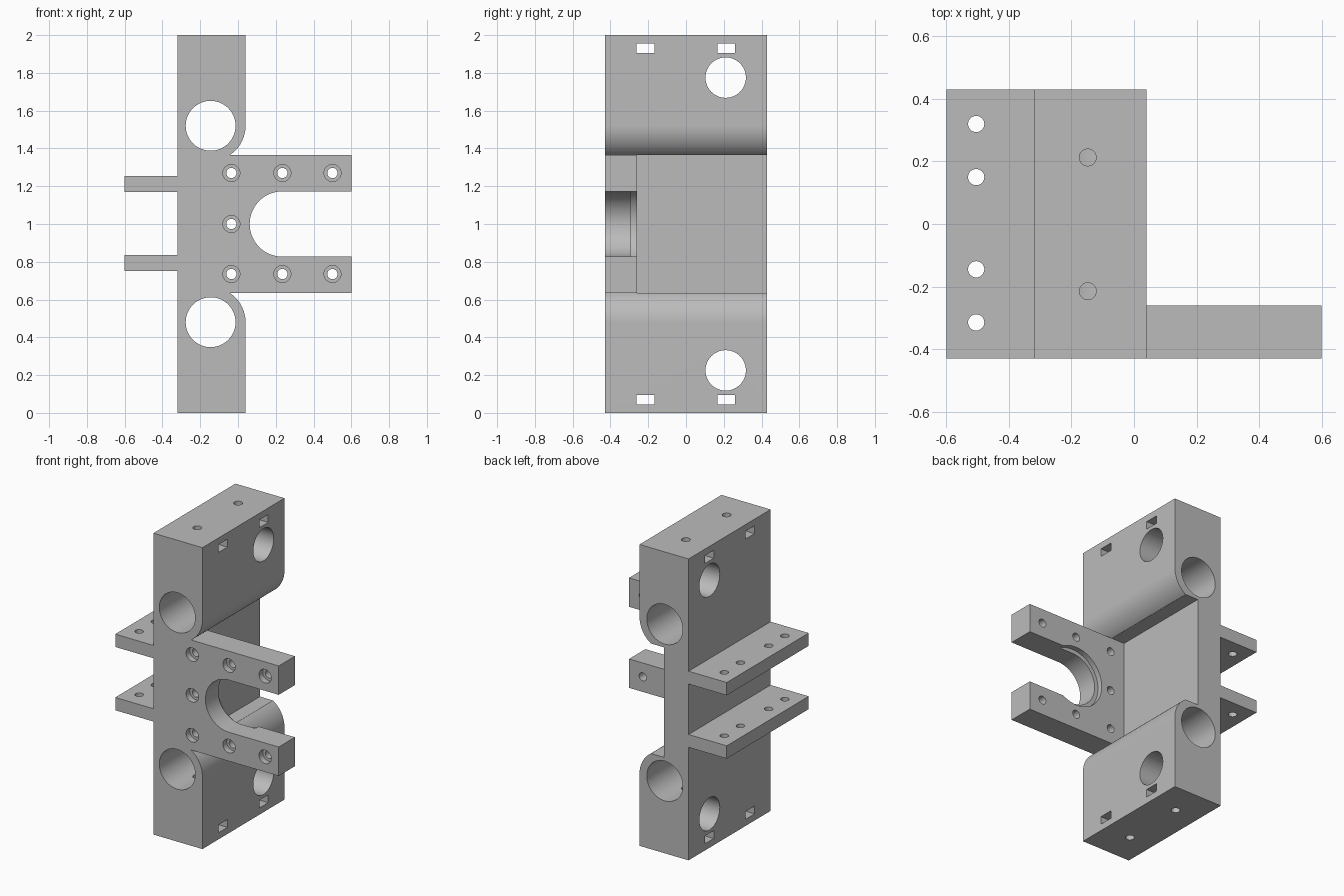
import bpy, bmesh, math
from mathutils import Matrix, Vector

if "Cube" in bpy.data.objects:
    bpy.data.objects.remove(bpy.data.objects["Cube"], do_unlink=True)

FRONT, BACK = -0.43, 0.43
PLATE_BACK = -0.26
LEFT_FACE, RIGHT_FACE, WALL = 0.04, -0.32, -0.14
BORE_X, BORE_Z, OUTER_R = -0.145, 1.52, 0.185
STEP_Z = 1.365                      # underside of the upper block

grey = bpy.data.materials.new("matte_grey")
grey.use_nodes = True
grey.diffuse_color = (0.5, 0.5, 0.5, 1)
grey.node_tree.nodes["Principled BSDF"].inputs["Base Color"].default_value = (0.5, 0.5, 0.5, 1)


def add_object(name, bm):
    bmesh.ops.recalc_face_normals(bm, faces=bm.faces)
    mesh = bpy.data.meshes.new(name)
    bm.to_mesh(mesh)
    bm.free()
    mesh.materials.append(grey)
    obj = bpy.data.objects.new(name, mesh)
    bpy.context.collection.objects.link(obj)
    return obj


def prism(name, outline, y0, y1):
    """Extrude an x-z outline along y."""
    bm = bmesh.new()
    face = bm.faces.new([bm.verts.new((x, y0, z)) for x, z in outline])
    moved = bmesh.ops.extrude_face_region(bm, geom=[face])["geom"]
    bmesh.ops.translate(bm, vec=(0, y1 - y0, 0),
                        verts=[g for g in moved if isinstance(g, bmesh.types.BMVert)])
    return add_object(name, bm)


def box(name, x0, x1, y0, y1, z0, z1):
    return prism(name, [(x0, z0), (x1, z0), (x1, z1), (x0, z1)], y0, y1)


def cylinder(name, start, end, radius, sides=32):
    a, b = Vector(start), Vector(end)
    turn = (b - a).to_track_quat('Z', 'Y').to_matrix().to_4x4()
    bm = bmesh.new()
    bmesh.ops.create_cone(bm, cap_ends=True, segments=sides, radius1=radius, radius2=radius,
                          depth=(b - a).length, matrix=Matrix.Translation((a + b) / 2) @ turn)
    return add_object(name, bm)


def combine(target, tool, operation):
    mod = target.modifiers.new(operation.lower(), 'BOOLEAN')
    mod.operation, mod.solver, mod.object = operation, 'EXACT', tool
    bpy.context.view_layer.objects.active = target
    bpy.ops.object.modifier_apply(modifier=mod.name)
    bpy.data.objects.remove(tool, do_unlink=True)


def arc(cx, cz, r, a0, a1, n):
    return [(cx + r * math.cos(a0 + (a1 - a0) * i / n),
             cz + r * math.sin(a0 + (a1 - a0) * i / n)) for i in range(n + 1)]


# Body: two thick blocks with rounded inner corners joined by a thin wall
upper = [(RIGHT_FACE, 2), (LEFT_FACE, 2)]
upper += arc(BORE_X, BORE_Z, OUTER_R, 0, -math.asin((BORE_Z - STEP_Z) / OUTER_R), 16)
upper += [(WALL, STEP_Z)]
lower = [(x, 2 - z) for x, z in reversed(upper)]
body = prism("bracket_body", upper + lower, FRONT, BACK)

# Forked front plate
plate = box("fork_plate", -0.22, 0.6, FRONT, PLATE_BACK, 2 - STEP_Z, STEP_Z)
slot = arc(0.235, 1, 0.173, math.pi / 2, 1.5 * math.pi, 32) + [(0.8, 0.827), (0.8, 1.173)]
combine(plate, prism("slot", slot, -0.6, -0.1), 'DIFFERENCE')
combine(plate, cylinder("slot_recess", (0.235, -0.295, 1), (0.235, -0.1, 1), 0.2, 64), 'DIFFERENCE')
combine(body, plate, 'UNION')

# Drilled flanges on the right side
for z0 in (0.75, 1.17):
    flange = box("flange", -0.6, -0.26, FRONT, BACK, z0, z0 + 0.085)
    for y in (0.32, 0.15, -0.145, -0.315):
        combine(flange, cylinder("hole", (-0.505, y, z0 - 0.1), (-0.505, y, z0 + 0.2), 0.026),
                'DIFFERENCE')
    combine(body, flange, 'UNION')

# Counterbored screw holes in the plate
for x, z in [(x, z) for x in (-0.035, 0.235, 0.5) for z in (0.735, 1.27)] + [(-0.035, 1)]:
    combine(body, cylinder("screw_hole", (x, -0.6, z), (x, -0.1, z), 0.027), 'DIFFERENCE')
    combine(body, cylinder("screw_head", (x, -0.6, z), (x, -0.39, z), 0.045), 'DIFFERENCE')


# Bores, nut slots and bolt holes, mirrored between the two blocks
def mirror_z(z, flip):
    return 2 - z if flip else z


for flip in (False, True):
    bore, side = mirror_z(BORE_Z, flip), mirror_z(1.775, flip)
    nut, end = mirror_z(1.93, flip), mirror_z(2.1, flip)
    combine(body, cylinder("rod_bore", (BORE_X, -0.6, bore), (BORE_X, 0.6, bore), 0.132, 64),
            'DIFFERENCE')
    combine(body, cylinder("side_bore", (-0.7, 0.21, side), (0.3, 0.21, side), 0.107, 64),
            'DIFFERENCE')
    for y in (-0.215, 0.213):
        combine(body, box("nut_slot", -0.7, 0.3, y - 0.047, y + 0.047, nut - 0.026, nut + 0.026),
                'DIFFERENCE')
        combine(body, cylinder("bolt_hole", (-0.148, y, bore), (-0.148, y, end), 0.027),
                'DIFFERENCE')

# Smooth shading on the curved faces only
for obj in bpy.context.selected_objects:
    obj.select_set(False)
body.select_set(True)
bpy.context.view_layer.objects.active = body
bpy.ops.object.shade_smooth_by_angle(angle=math.radians(30))
